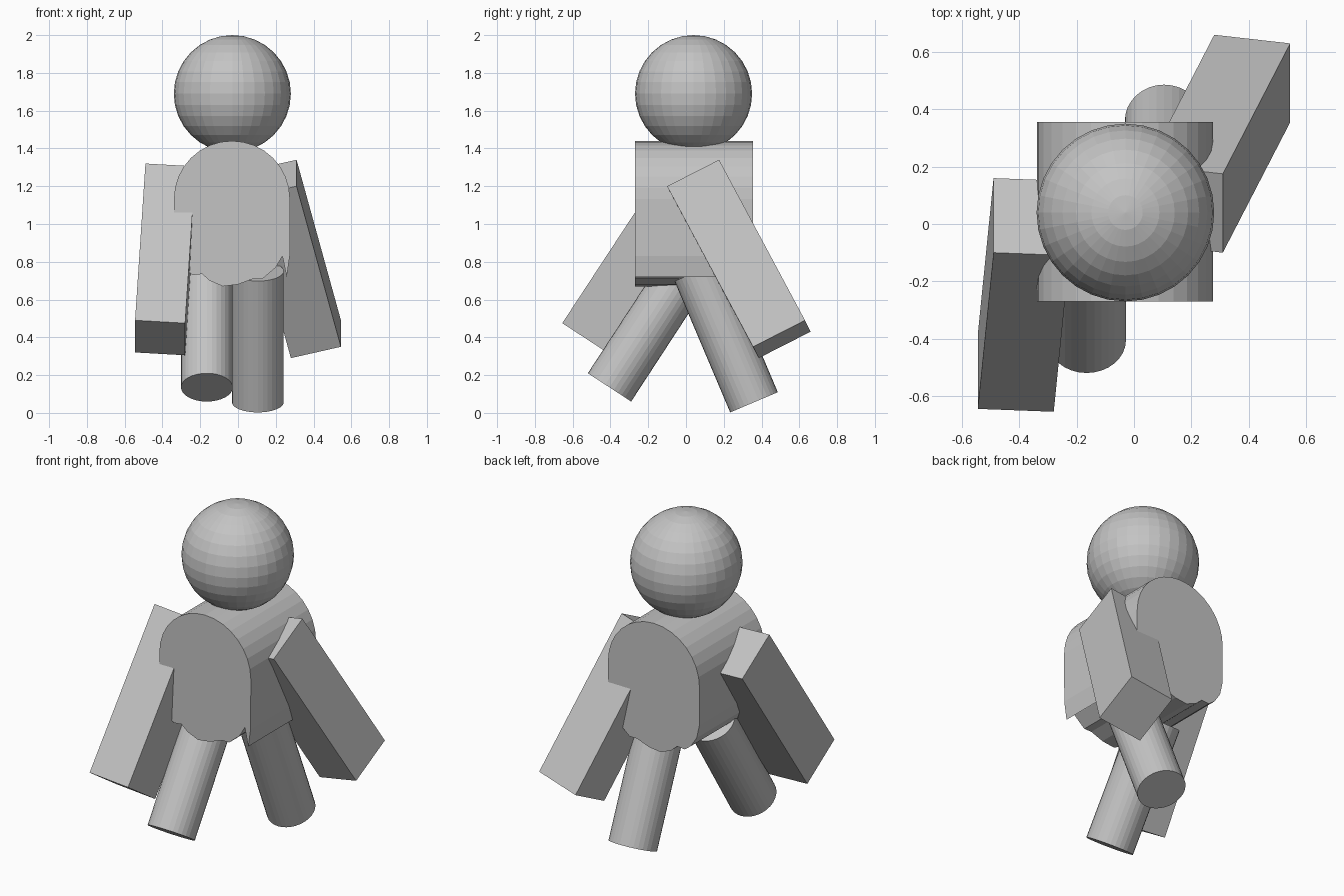
import bpy
import bmesh
import math
from mathutils import Vector, Matrix

cube = bpy.data.objects.get("Cube")
if cube:
    bpy.data.objects.remove(cube, do_unlink=True)

# One plain grey for the whole figure
grey = bpy.data.materials.new("plain_grey")
grey.use_nodes = True
colour = (0.55, 0.55, 0.55, 1)
grey.diffuse_color = colour
grey.node_tree.nodes["Principled BSDF"].inputs["Base Color"].default_value = colour


def finish(name, bm):
    bmesh.ops.recalc_face_normals(bm, faces=bm.faces)
    mesh = bpy.data.meshes.new(name)
    bm.to_mesh(mesh)
    bm.free()
    mesh.materials.append(grey)
    obj = bpy.data.objects.new(name, mesh)
    bpy.context.collection.objects.link(obj)
    return obj


def leg(name, foot, direction, radius, length):
    """Straight cylinder rising from the centre of its foot end."""
    bm = bmesh.new()
    axis = Vector(direction).normalized()
    place = Matrix.Translation(Vector(foot) + axis * length / 2)
    turn = Vector((0, 0, 1)).rotation_difference(axis).to_matrix().to_4x4()
    bmesh.ops.create_cone(bm, cap_ends=True, segments=32, radius1=radius,
                          radius2=radius, depth=length, matrix=place @ turn)
    finish(name, bm)


def arm(name, corner, width, depth, length):
    """Box spanned by three edge vectors from its upper outer front corner."""
    edges = [Vector(v) for v in (width, depth, length)]
    frame = Matrix(edges).transposed().to_4x4()
    frame.translation = Vector(corner) + sum(edges, Vector()) / 2
    bm = bmesh.new()
    bmesh.ops.create_cube(bm, size=1, matrix=frame)
    finish(name, bm)


# Head: faceted ball
bm = bmesh.new()
bmesh.ops.create_uvsphere(bm, u_segments=32, v_segments=16, radius=0.31,
                          matrix=Matrix.Translation((-0.03, 0.04, 1.69)))
finish("head", bm)

# Body: round-topped profile with a ragged hem, extruded front to back
profile = [(-0.032 + 0.307 * math.cos(math.pi * i / 16),
            1.133 + 0.307 * math.sin(math.pi * i / 16)) for i in range(17)]
profile += [(-0.338, 0.9), (-0.32, 0.82), (-0.28, 0.76), (-0.24, 0.73),
            (-0.19, 0.735), (-0.15, 0.7), (-0.08, 0.67), (0.0, 0.68),
            (0.08, 0.71), (0.13, 0.71), (0.2, 0.77), (0.235, 0.83),
            (0.258, 0.72), (0.274, 0.83)]
bm = bmesh.new()
front = bm.faces.new([bm.verts.new((x, -0.27, z)) for x, z in profile])
back = bmesh.ops.extrude_face_region(bm, geom=[front], use_keep_orig=True)
bmesh.ops.translate(bm, vec=(0, 0.625, 0),
                    verts=[v for v in back["geom"] if isinstance(v, bmesh.types.BMVert)])
finish("body", bm)

# Legs in mid stride
leg("right_leg", (-0.165, -0.405, 0.135), (0, 0.546, 0.837), 0.137, 0.73)
leg("left_leg", (0.105, 0.36, 0.056), (0, -0.39, 0.92), 0.137, 0.755)

# Arms swinging opposite to each other
arm("right_arm", (-0.49, -0.10, 1.32), (0.265, -0.01, -0.015),
    (0, 0.26, -0.17), (-0.055, -0.545, -0.83))
arm("left_arm", (0.31, -0.10, 1.20), (-0.265, 0.03, -0.06),
    (0, 0.275, 0.14), (0.235, 0.455, -0.85))
